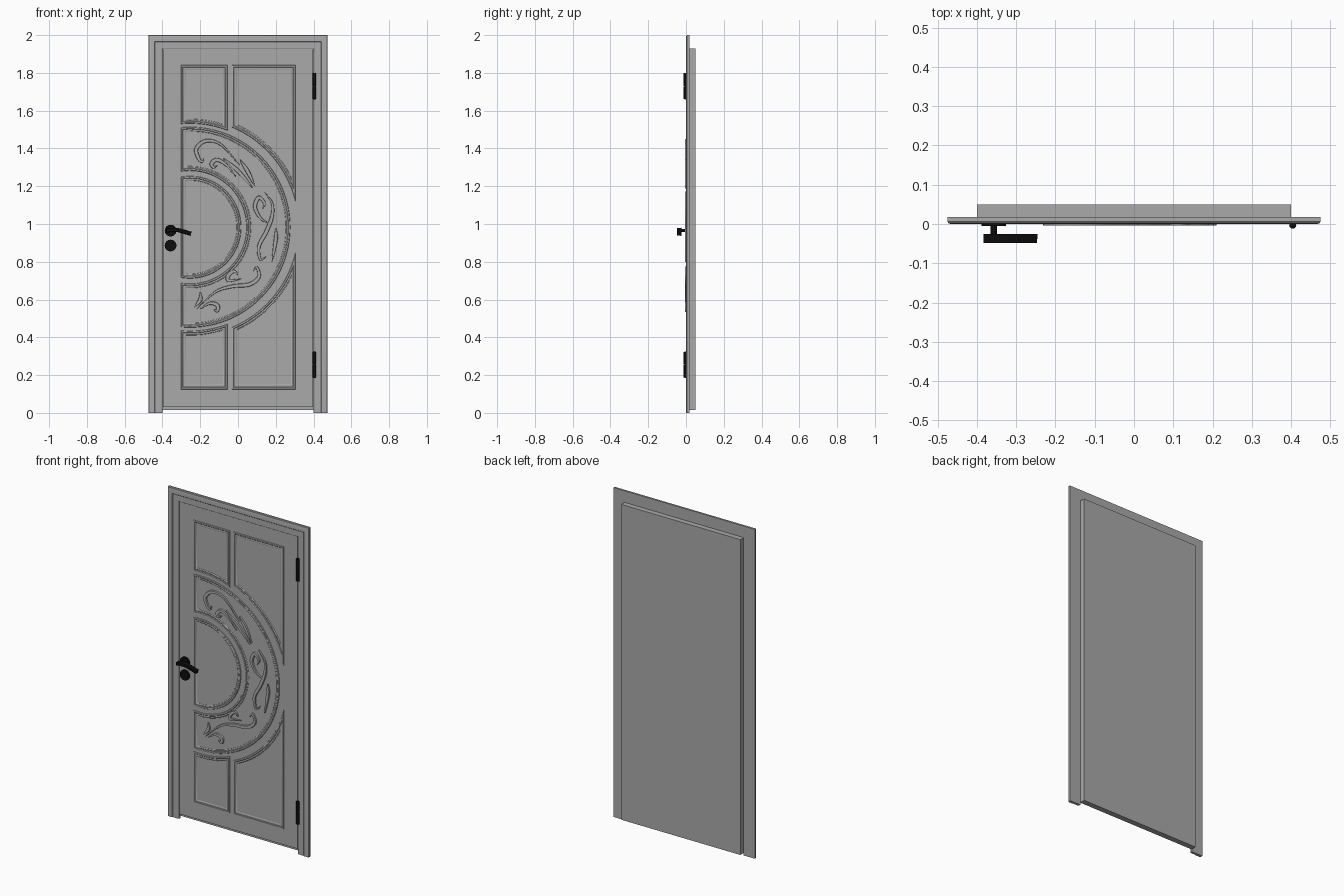
import bpy, bmesh, math
from mathutils import Vector

cube = bpy.data.objects.get("Cube")
if cube:
    bpy.data.objects.remove(cube, do_unlink=True)


def material(name, value):
    m = bpy.data.materials.new(name)
    m.use_nodes = True
    m.diffuse_color = (value, value, value, 1)
    m.node_tree.nodes["Principled BSDF"].inputs["Base Color"].default_value = m.diffuse_color
    return m


GREY = material("door grey", 0.4)
BLACK = material("fitting black", 0.004)
CX, CZ = -0.254, 0.983      # centre of the arched panels
LEFT = -0.303               # left edge of the panels
FACE = 0.005                # front of the door leaf


def finish(name, bm, mat):
    bmesh.ops.recalc_face_normals(bm, faces=bm.faces)
    mesh = bpy.data.meshes.new(name)
    bm.to_mesh(mesh)
    bm.free()
    mesh.materials.append(mat)
    ob = bpy.data.objects.new(name, mesh)
    bpy.context.collection.objects.link(ob)
    bpy.ops.object.select_all(action="DESELECT")
    ob.select_set(True)
    bpy.context.view_layer.objects.active = ob
    bpy.ops.object.shade_smooth_by_angle(angle=math.radians(30))
    return ob


def skin(name, rings, mat, close_rings, close_sweep):
    """Join rows of points with quads."""
    bm = bmesh.new()
    rows = [[bm.verts.new(p) for p in ring] for ring in rings]
    n, m = len(rows), len(rows[0])
    for i in range(n if close_sweep else n - 1):
        for j in range(m if close_rings else m - 1):
            a, b = rows[i], rows[(i + 1) % n]
            k = (j + 1) % m
            bm.faces.new((a[j], a[k], b[k], b[j]))
    if not close_sweep:
        bm.faces.new(rows[0])
        bm.faces.new(rows[-1])
    elif not close_rings:
        bm.faces.new([r[0] for r in rows])
        bm.faces.new([r[-1] for r in rows])
    return finish(name, bm, mat)


def box(name, x, y0, y1, z0, z1, mat):
    ring = [(-x, z0), (x, z0), (x, z1), (-x, z1)]
    return skin(name, [[(a, y, b) for a, b in ring] for y in (y0, y1)], mat, True, False)


def cylinder(name, r, depth, loc, axis, mat):
    bm = bmesh.new()
    bmesh.ops.create_cone(bm, cap_ends=True, segments=24, radius1=r, radius2=r, depth=depth)
    if axis == "Y":
        for v in bm.verts:
            v.co = Vector((v.co.x, -v.co.z, v.co.y))
    bmesh.ops.translate(bm, verts=bm.verts, vec=loc)
    return finish(name, bm, mat)


# Frame: one moulded section swept up, across and down
section = [(0, .018), (0, .006), (.003, .002), (.009, 0), (.033, 0), (.036, .003),
           (.07, .003), (.075, .006), (.075, .018)]


def frame_corner(side, z_from_top):
    return [(side * (.475 - d), y, 0 if z_from_top is None else 2 - d) for d, y in section]


skin("door_frame", [frame_corner(-1, None), frame_corner(-1, 0),
                    frame_corner(1, 0), frame_corner(1, None)], GREY, True, False)

# Door leaf and its thick back
box("door_leaf", .396, FACE, .02, .03, 1.926, GREY)
box("door_back", .4, .016, .05, .015, 1.93, GREY)


# Panel outlines, each inset by d
def arc(r, a0, a1, n=48):
    return [(CX + r * math.cos(a0 + (a1 - a0) * i / n),
             CZ + r * math.sin(a0 + (a1 - a0) * i / n)) for i in range(n + 1)]


def half_disc(r, d):
    a = math.acos((LEFT + d - CX) / (r - d))
    return arc(r - d, a, -a)


def half_ring(r_in, r_out, d):
    a = math.acos((LEFT + d - CX) / (r_out - d))
    b = math.acos((LEFT + d - CX) / (r_in + d))
    return arc(r_out - d, a, -a) + arc(r_in + d, -b, b)


def corner_panel(x0, x1, top, r, sign, d):
    a = math.acos((x1 - d - CX) / (r + d))
    b = math.acos((x0 + d - CX) / (r + d))
    pts = [(x0 + d, top - d), (x1 - d, top - d)] + arc(r + d, a, b, 32)
    return [(x, CZ + sign * (z - CZ)) for x, z in pts]


bead = [(0, .007), (.003, .0015), (.006, .0005), (.01, .001), (.013, .0035),
        (.016, .003), (.02, .002), (.023, .003), (.027, .007)]


def moulding(name, outline):
    rings = [[(x, y, z) for x, z in outline(d)] for d, y in bead]
    skin(name, rings, GREY, True, True)


moulding("half_round_panel", lambda d: half_disc(.272, d))
moulding("half_ring_panel", lambda d: half_ring(.298, .532, d))
for word, s in (("upper", 1), ("lower", -1)):
    moulding(word + "_small_panel", lambda d: corner_panel(LEFT, -.055, 1.842, .548, s, d))
    moulding(word + "_large_panel", lambda d: corner_panel(-.034, .305, 1.842, .573, s, d))


def spline(pts, steps=8):
    """Smooth path through points given in hundredths."""
    p = [Vector(q) / 100 for q in pts]
    p = [2 * p[0] - p[1]] + p + [2 * p[-1] - p[-2]]
    out = []
    for a, b, c, d in zip(p, p[1:], p[2:], p[3:]):
        for i in range(steps):
            t = i / steps
            out.append(.5 * (2 * b + (c - a) * t + (2 * a - 5 * b + 4 * c - d) * t * t
                             + (3 * b - a - 3 * c + d) * t ** 3))
    return out + [p[-2]]


def ribbon(name, pts, half, back, front, mat, taper=True):
    """Raised strip along a path, with sloped sides."""
    path = spline(pts)
    last = len(path) - 1
    rings = []
    for i, p in enumerate(path):
        t = (path[min(i + 1, last)] - path[max(i - 1, 0)]).normalized()
        side = Vector((-t.y, t.x))
        w = half * (.15 + .85 * math.sin(math.pi * i / last)) if taper else half
        rings.append([((p + side * w * k).x, y, (p + side * w * k).y)
                      for k, y in ((-1, back), (-.8, front), (.8, front), (1, back))])
    return skin(name, rings, mat, True, False)


# Carved scrolls and leaves in the half ring
scrolls = {
    "top_scroll": [(-18, 135), (-19, 133), (-21, 135), (-22, 140), (-17, 144), (-9, 142), (1, 131)],
    "top_curl": [(-11, 131), (-13, 130), (-14, 132), (-11, 134), (-6, 131), (-1, 125)],
    "top_leaf": [(1, 134), (5, 128), (9, 120)],
    "top_inner_leaf": [(-8, 135), (0, 128), (8, 119)],
    "middle_scroll": [(14, 117), (18, 111), (18, 104), (15, 96), (11, 88), (12, 81), (15, 83)],
    "middle_curl": [(13, 108), (14, 111), (11, 114), (9, 109), (12, 103), (17, 100)],
    "middle_leaf": [(20, 98), (20, 92), (18, 80)],
    "bottom_scroll": [(8, 75), (10, 77), (11, 72), (6, 68), (-3, 67), (-12, 64), (-22, 55)],
    "bottom_curl": [(0, 73), (-2, 75), (-5, 73), (-5, 70), (2, 71)],
    "bottom_leaf": [(-20, 64), (-20, 60), (-23, 56)],
    "end_curl": [(-20, 55), (-15, 58), (-11, 57), (-11, 54), (-13, 55)],
}
for name, pts in scrolls.items():
    ribbon(name, pts, .011, .007, -.004, GREY)

# Lever handle, lock cover and hinges
cylinder("handle_rosette", .031, .011, (-.357, .0005, .965), "Y", BLACK)
cylinder("lock_cover", .031, .011, (-.357, .0005, .886), "Y", BLACK)
cylinder("handle_stem", .008, .04, (-.357, -.015, .965), "Y", BLACK)
ribbon("handle_lever", [(-38.2, 96.6), (-33, 96.9), (-29, 96), (-24.9, 94.8)],
       .011, -.025, -.048, BLACK, False)
for word, z in (("upper", 1.73), ("lower", .255)):
    for part, dz in (("top", .035), ("bottom", -.035)):
        cylinder(f"{word}_hinge_{part}", .009, .067, (.404, -.003, z + dz), "Z", BLACK)
    cylinder(f"{word}_hinge_pin", .006, .14, (.404, -.003, z), "Z", BLACK)
